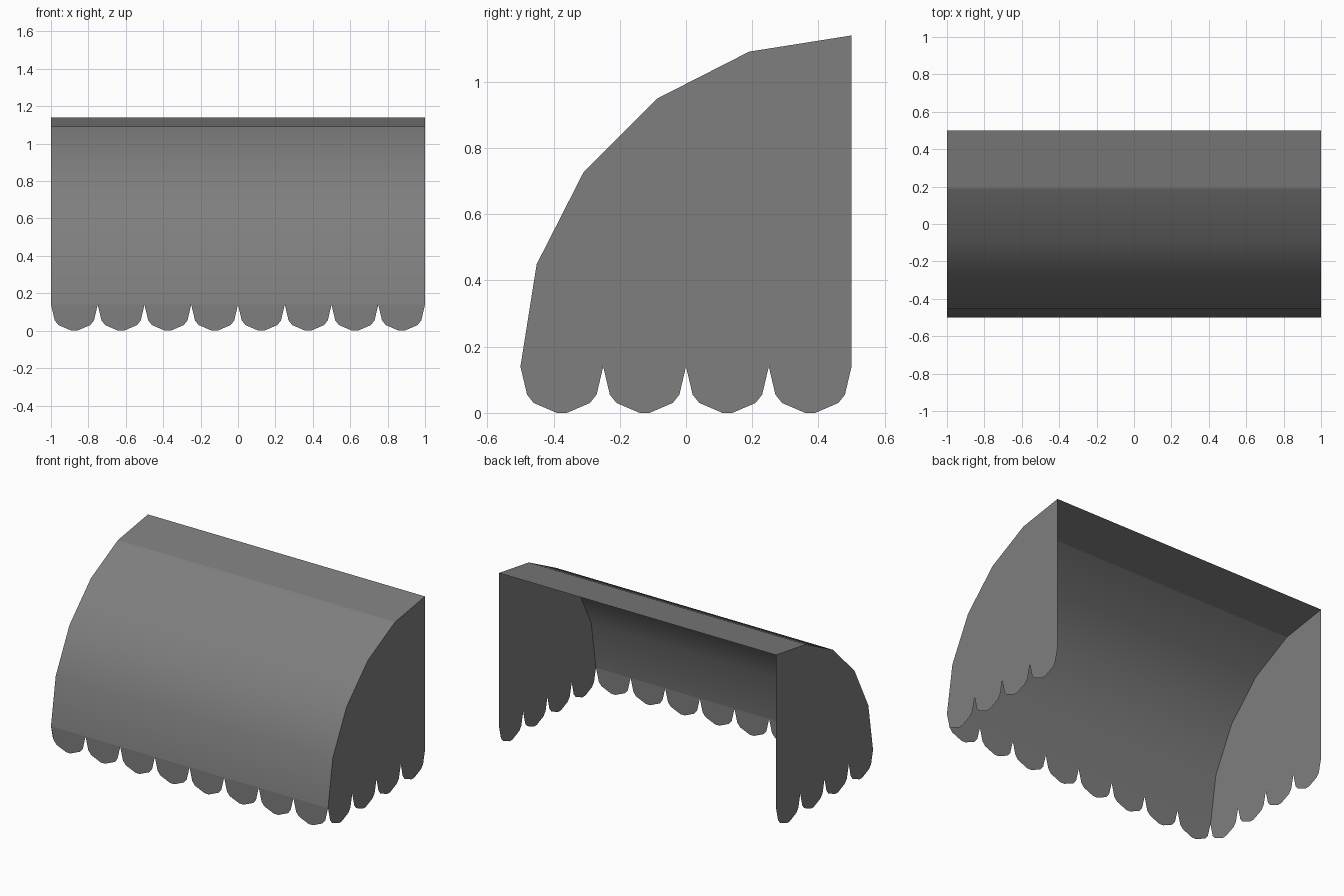
import bpy
from math import sin, cos, pi

if "Cube" in bpy.data.objects:
    bpy.data.objects.remove(bpy.data.objects["Cube"])

DROP = 0.14     # height of the scalloped edge
STEP = 0.25     # width of one scallop
SCALLOP = [(0, DROP), (0.02, 0.055), (0.04, 0.03), (0.11, 0),
           (0.14, 0), (0.21, 0.03), (0.23, 0.055)]

# Dark grey cloth
cloth = bpy.data.materials.new("dark_cloth")
cloth.diffuse_color = (0.21, 0.21, 0.21, 1)
cloth.use_nodes = True
cloth.node_tree.nodes["Principled BSDF"].inputs["Base Color"].default_value = cloth.diffuse_color


def make(name, verts, faces, smooth=0):
    """Build a sheet; the first `smooth` faces are smooth shaded."""
    mesh = bpy.data.meshes.new(name)
    mesh.from_pydata(verts, [], faces)
    mesh.materials.append(cloth)
    for p in mesh.polygons:
        p.use_smooth = p.index < smooth
    ob = bpy.data.objects.new(name, mesh)
    bpy.context.collection.objects.link(ob)


def scallops(start, count):
    pts = [(start + i * STEP + u, z) for i in range(count) for u, z in SCALLOP]
    return pts + [(start + count * STEP, DROP)]


# Quarter-round profile (y, z), front bottom to back top
arc = [(0.5 - cos(i * pi / 10), DROP + sin(i * pi / 10)) for i in range(6)]

# Curved canopy sheet, with a flat top strip
verts = [(x, y, z) for y, z in arc for x in (-1, 1)]
faces = [(2 * i, 2 * i + 1, 2 * i + 3, 2 * i + 2) for i in range(5)]
make("canopy", verts, faces, smooth=4)

# Front valance: one flat tongue per scallop
n = len(SCALLOP)
tongues = [tuple(range(i * n, i * n + n + 1)) for i in range(8)]
make("front_valance", [(x, -0.5, z) for x, z in scallops(-1, 8)], tongues)

# Side panels: scalloped bottom joined to the curved upper part
edge = scallops(-0.5, 4)
outline = edge + arc[:0:-1]
upper = tuple(range(0, 4 * n + 1, n)) + tuple(range(len(edge), len(outline)))
for name, x in (("right_side", 1), ("left_side", -1)):
    faces = [f[::x] for f in tongues[:4] + [upper]]
    make(name, [(x, y, z) for y, z in outline], faces)
